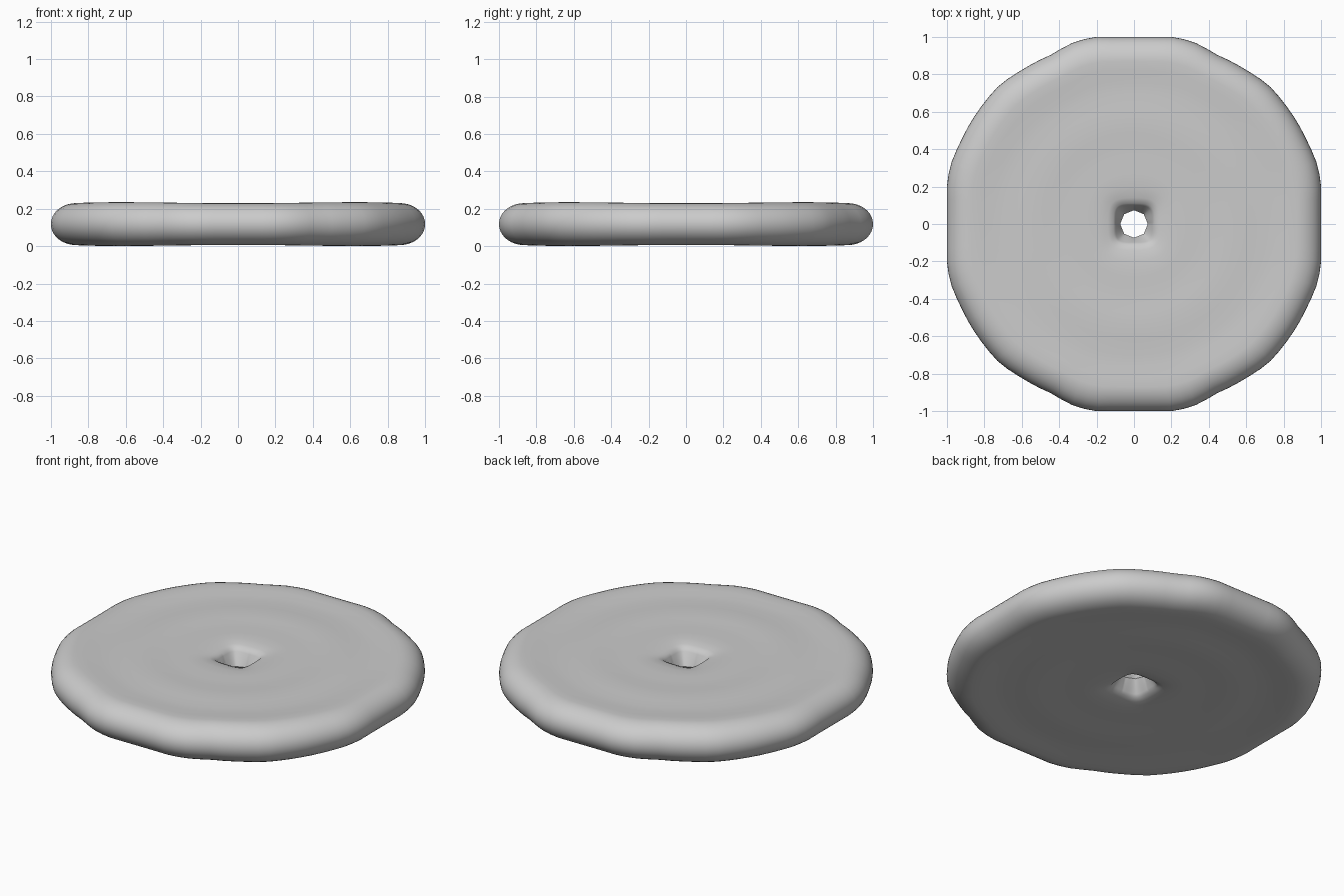
import bpy, bmesh, math

if "Cube" in bpy.data.objects:
    bpy.data.objects.remove(bpy.data.objects["Cube"], do_unlink=True)

SEGMENTS = 96
MID = 0.118

# Outline radius over one quarter turn: (degrees, radius)
OUTLINE = [(0, 1.0), (12, 1.022), (18, 1.03), (25, 1.026), (38, 1.03), (46, 1.034),
           (54, 1.018), (64, 1.007), (72, 1.024), (78, 1.022), (90, 1.0)]

# Upper half of the cross-section, hole to rim: (radius, height above the middle)
PROFILE = [(0.11, 0.088), (0.14, 0.098), (0.2, 0.106), (0.28, 0.107), (0.36, 0.106),
           (0.42, 0.107), (0.48, 0.110), (0.55, 0.112), (0.62, 0.110), (0.7, 0.107),
           (0.76, 0.109), (0.82, 0.114), (0.87, 0.117)]
for i in range(1, 10):
    t = i / 9 * math.pi / 2
    PROFILE.append((0.87 + 0.13 * math.sin(t), 0.117 * math.cos(t)))


def rim_radius(angle):
    d = math.degrees(angle) % 180
    d = 180 - d if d > 90 else d
    for (a, ra), (b, rb) in zip(OUTLINE, OUTLINE[1:]):
        if d <= b:
            r = ra + (rb - ra) * (d - a) / (b - a)
            c = max(abs(math.cos(angle)), abs(math.sin(angle)))
            return min(r, 1 / c)


def squared(angle):
    # Rounded-square factor for the mouth of the hole
    return (abs(math.cos(angle)) ** 4 + abs(math.sin(angle)) ** 4) ** -0.25


def octagon(angle):
    half = math.pi / 8
    return math.cos(half) / math.cos(angle % (2 * half) - half)


def ring(bm, radius, height):
    verts = []
    w = min(1, max(0, (radius - 0.55) / 0.4))
    q = max(0, 1 - (radius - 0.1) / 0.2)
    for i in range(SEGMENTS):
        a = 2 * math.pi * i / SEGMENTS
        if radius < 0.09:
            r = radius * octagon(a)
        else:
            r = radius * (1 + w * (rim_radius(a) - 1)) * (1 + q * (squared(a) - 1))
        # The rim is slightly thinner along the axes
        h = height * (1 - 0.03 * w * (1 + math.cos(4 * a)))
        verts.append(bm.verts.new((r * math.cos(a), r * math.sin(a), MID + h)))
    return verts


# Closed loop of rings: hole waist, top, rim, underside
bm = bmesh.new()
section = [(0.074, 0), (0.098, 0.072)] + PROFILE
section += [(r, -h) for r, h in reversed(PROFILE[:-1])] + [(0.098, -0.072)]
rings = [ring(bm, r, h) for r, h in section]
for lower, upper in zip(rings, rings[1:] + rings[:1]):
    for i in range(SEGMENTS):
        j = (i + 1) % SEGMENTS
        bm.faces.new((lower[i], lower[j], upper[j], upper[i]))
bmesh.ops.recalc_face_normals(bm, faces=bm.faces)
mesh = bpy.data.meshes.new("disc")
bm.to_mesh(mesh)
bm.free()
disc = bpy.data.objects.new("disc", mesh)
bpy.context.collection.objects.link(disc)

# Plain grey material
grey = bpy.data.materials.new("light grey")
grey.use_nodes = True
colour = (0.6, 0.6, 0.6, 1)
grey.diffuse_color = colour
grey.node_tree.nodes["Principled BSDF"].inputs["Base Color"].default_value = colour
mesh.materials.append(grey)

# Smooth shading with crisp hole edges
bpy.ops.object.select_all(action="DESELECT")
disc.select_set(True)
bpy.context.view_layer.objects.active = disc
bpy.ops.object.shade_smooth_by_angle(angle=math.radians(35))
